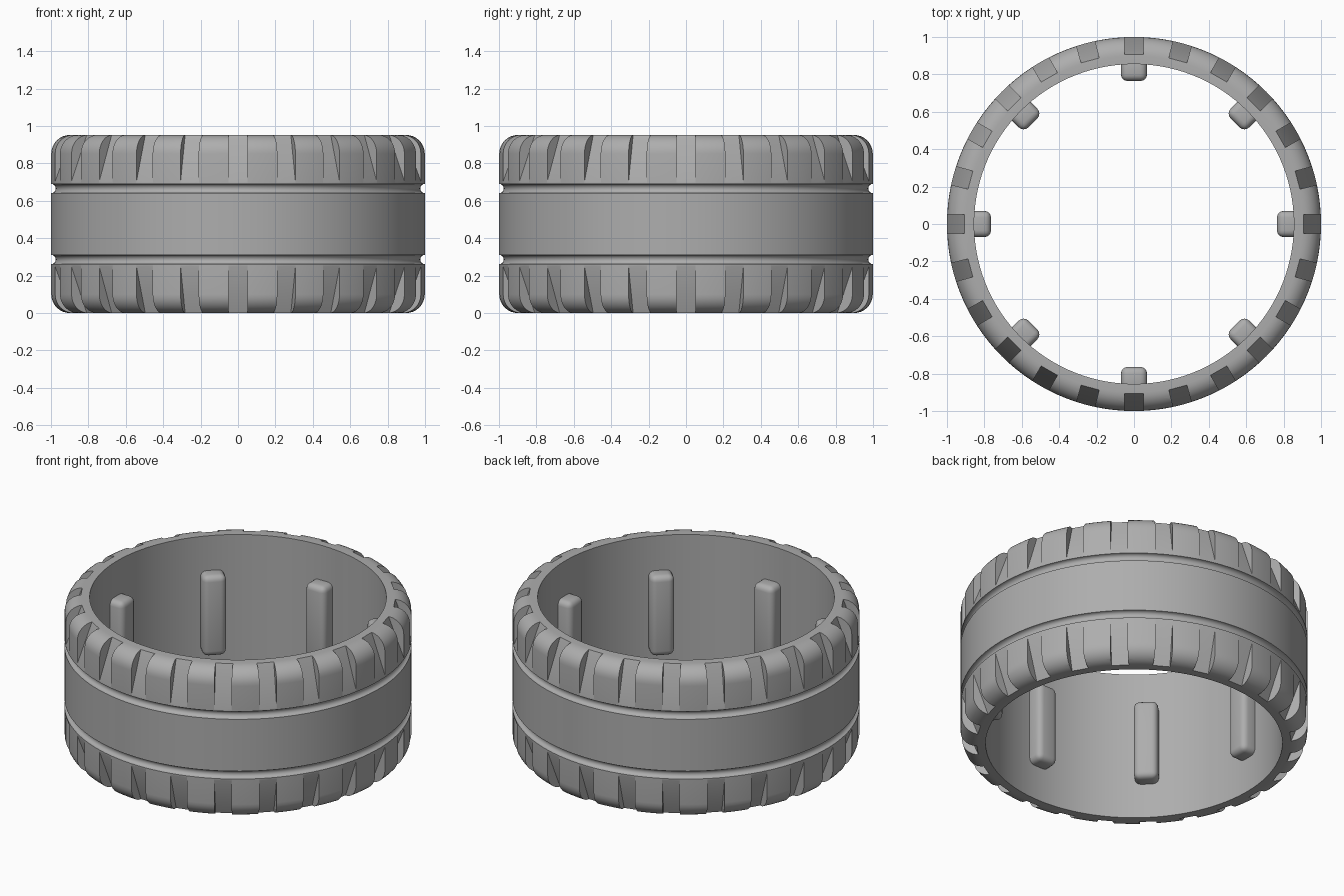
import bpy, bmesh
from math import sin, cos, pi, radians
from mathutils import Matrix, Vector

cube = bpy.data.objects.get("Cube")
if cube:
    bpy.data.objects.remove(cube, do_unlink=True)

HEIGHT, INNER, FILLET, GROOVE = 0.952, 0.855, 0.1, 0.025
MID = HEIGHT / 2

rubber = bpy.data.materials.new("grey rubber")
grey = (0.42, 0.42, 0.42, 1)
rubber.diffuse_color = grey
rubber.use_nodes = True
rubber.node_tree.nodes["Principled BSDF"].inputs["Base Color"].default_value = grey


def make_object(name, bm):
    bmesh.ops.recalc_face_normals(bm, faces=bm.faces)
    mesh = bpy.data.meshes.new(name)
    bm.to_mesh(mesh)
    bm.free()
    mesh.materials.append(rubber)
    obj = bpy.data.objects.new(name, mesh)
    bpy.context.collection.objects.link(obj)
    return obj


def finish(obj, angle=30):
    bpy.ops.object.select_all(action="DESELECT")
    obj.select_set(True)
    bpy.context.view_layer.objects.active = obj
    for mod in list(obj.modifiers):
        bpy.ops.object.modifier_apply(modifier=mod.name)
    bpy.ops.object.shade_smooth_by_angle(angle=radians(angle))


def arc(r, z, radius, start, end, steps):
    angles = [radians(start + (end - start) * i / steps) for i in range(steps + 1)]
    return [(r + radius * cos(a), z + radius * sin(a)) for a in angles]


# Tyre: half profile (radius, height above the middle), mirrored and spun
half = arc(1, 0.19, GROOVE, 270, 90, 8)
half += arc(1 - FILLET, MID - FILLET, FILLET, 0, 90, 8)
half.append((INNER, MID))
profile = half + [(r, -z) for r, z in reversed(half)]

SIDES = 120
bm = bmesh.new()
rings = []
for i in range(SIDES):
    a = 2 * pi * i / SIDES
    rings.append([bm.verts.new((r * cos(a), r * sin(a), z + MID)) for r, z in profile])
for i in range(SIDES):
    p, q = rings[i], rings[(i + 1) % SIDES]
    for j in range(len(profile)):
        k = (j + 1) % len(profile)
        bm.faces.new((p[j], q[j], q[k], p[k]))
tyre = make_object("tyre_ring", bm)

# Tread cutter: slanted wedges around both shoulders
foot, top = Vector((1.0, 0.225)), Vector((0.905, MID))
slope = top - foot
low, high = foot - slope * 0.08, foot + slope * 1.3
wedge = [low, high, Vector((1.2, high.y)), Vector((1.2, low.y))]
bm = bmesh.new()
for i in range(24):
    turn = Matrix.Rotation(2 * pi * i / 24, 3, "Z")
    for side in (1, -1):
        caps = [[bm.verts.new(turn @ Vector((p.x, y, MID + side * p.y))) for p in wedge]
                for y in (-0.05, 0.05)]
        bm.faces.new(caps[0])
        bm.faces.new(caps[1][::-1])
        for j in range(4):
            k = (j + 1) % 4
            bm.faces.new((caps[0][k], caps[0][j], caps[1][j], caps[1][k]))
cutter = make_object("tread_cutter", bm)
cutter.hide_render = True

cut = tyre.modifiers.new("tread", "BOOLEAN")
cut.operation = "DIFFERENCE"
cut.solver = "EXACT"
cut.object = cutter
finish(tyre)
bpy.data.objects.remove(cutter, do_unlink=True)

# Inner lugs: rounded upright bars on the inside wall
for i in range(8):
    bm = bmesh.new()
    bmesh.ops.create_cube(bm, size=1)
    bmesh.ops.scale(bm, vec=(0.125, 0.14, 0.51), verts=bm.verts)
    bmesh.ops.translate(bm, vec=(0.8275, 0, MID), verts=bm.verts)
    bmesh.ops.rotate(bm, matrix=Matrix.Rotation(pi * i / 4, 3, "Z"), verts=bm.verts)
    lug = make_object(f"inner_lug_{i + 1}", bm)
    bevel = lug.modifiers.new("rounding", "BEVEL")
    bevel.width = 0.035
    bevel.segments = 4
    finish(lug)
